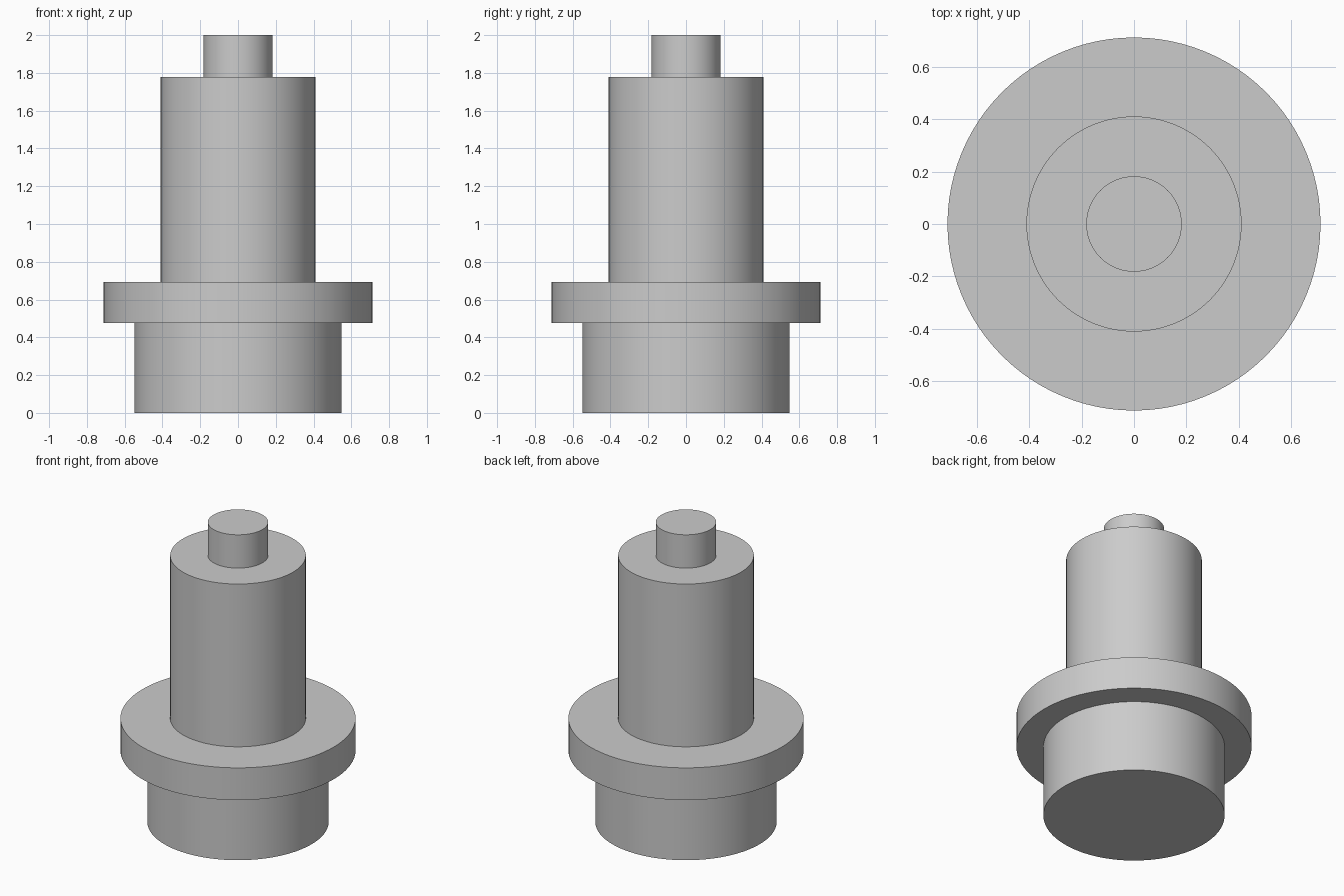
import bpy
import math

cube = bpy.data.objects.get("Cube")
if cube:
    bpy.data.objects.remove(cube, do_unlink=True)

# One plain grey for the whole turned piece
grey = bpy.data.materials.new("plain grey")
grey.use_nodes = True
colour = (0.6, 0.6, 0.6, 1)
grey.diffuse_color = colour
grey.node_tree.nodes["Principled BSDF"].inputs["Base Color"].default_value = colour


def round_step(name, radius, bottom, top):
    """Add an upright smooth cylinder between two heights."""
    bpy.ops.mesh.primitive_cylinder_add(
        vertices=96, radius=radius, depth=top - bottom,
        location=(0, 0, (bottom + top) / 2))
    step = bpy.context.object
    step.name = name
    step.data.materials.append(grey)
    bpy.ops.object.shade_smooth_by_angle(angle=math.radians(30))
    return step


# Stacked coaxial steps, from the floor up
round_step("base", 0.548, 0, 0.477)
round_step("flange", 0.711, 0.477, 0.692)
round_step("shaft", 0.41, 0.692, 1.778)
round_step("top_pin", 0.182, 1.778, 2)
